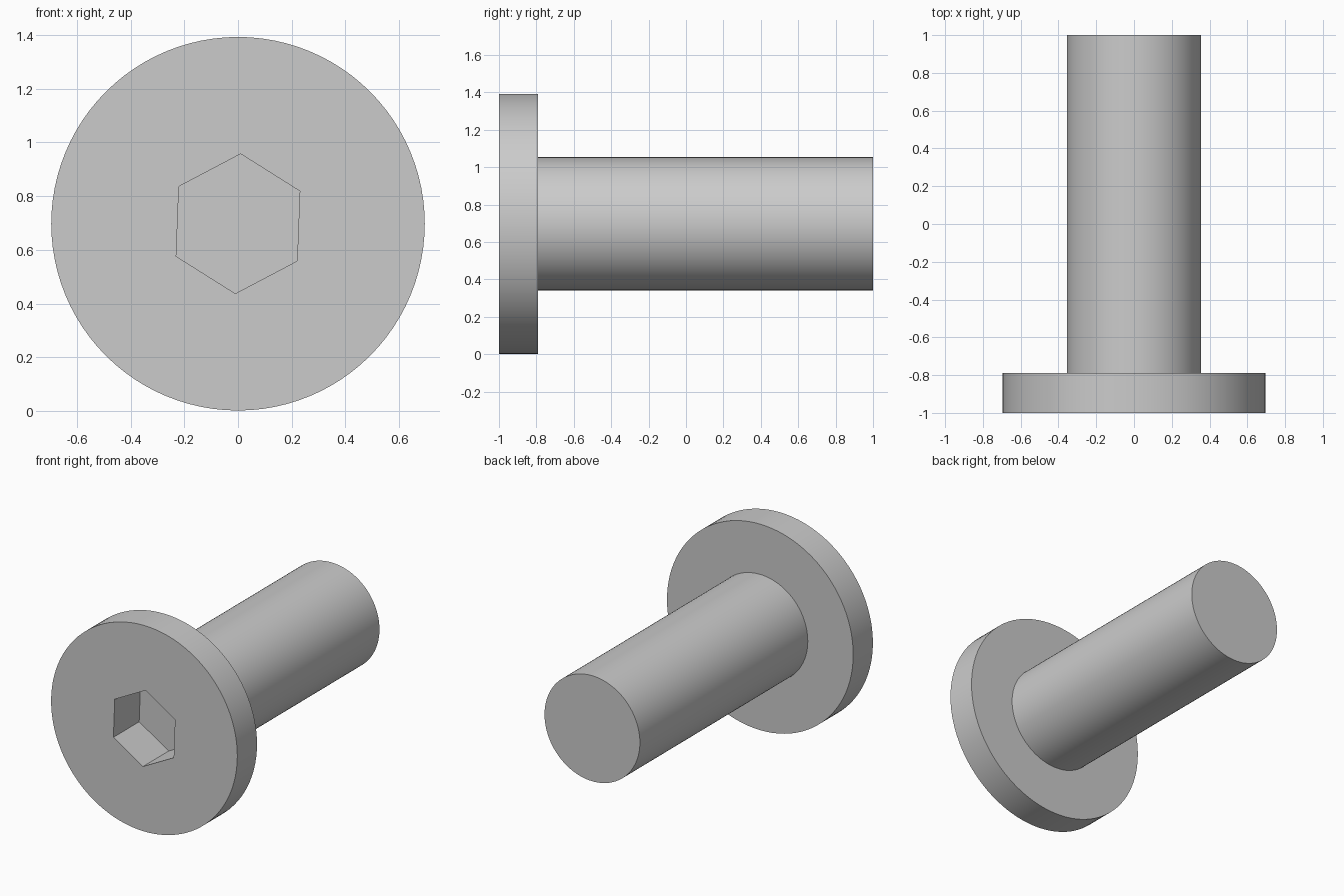
import bpy
import bmesh
import math
from mathutils import Matrix

cube = bpy.data.objects.get("Cube")
if cube:
    bpy.data.objects.remove(cube, do_unlink=True)

AXIS_Z = 0.697
HEAD_R, SHAFT_R, SOCKET_R = 0.695, 0.356, 0.26
FRONT, SHOULDER, END = -1.0, -0.79, 1.0
SOCKET_DEPTH = 0.275

steel = bpy.data.materials.new("grey steel")
steel.use_nodes = True
grey = (0.6, 0.6, 0.6, 1)
steel.diffuse_color = grey
steel.node_tree.nodes["Principled BSDF"].inputs["Base Color"].default_value = grey


def turned(name, profile, sides, turn=0.0):
    """Solid of (y, radius) rings around the long axis, closed at both ends."""
    bm = bmesh.new()
    rings = []
    for y, r in profile:
        angles = [2 * math.pi * i / sides + turn for i in range(sides)]
        rings.append([bm.verts.new((r * math.sin(a), y, r * math.cos(a))) for a in angles])
    for a, b in zip(rings, rings[1:]):
        for i in range(sides):
            j = (i + 1) % sides
            bm.faces.new((a[i], a[j], b[j], b[i]))
    bm.faces.new(rings[0])
    bm.faces.new(rings[-1])
    bmesh.ops.recalc_face_normals(bm, faces=bm.faces)
    bmesh.ops.transform(bm, matrix=Matrix.Translation((0, 0, AXIS_Z)), verts=bm.verts)
    mesh = bpy.data.meshes.new(name)
    bm.to_mesh(mesh)
    bm.free()
    mesh.materials.append(steel)
    obj = bpy.data.objects.new(name, mesh)
    bpy.context.collection.objects.link(obj)
    return obj


# Flat round head and plain shaft in one piece
bolt = turned("bolt", [(FRONT, HEAD_R), (SHOULDER, HEAD_R),
                       (SHOULDER, SHAFT_R), (END, SHAFT_R)], 96)

# Hexagonal drive socket, slightly turned
cutter = turned("socket_cutter", [(FRONT - 0.1, SOCKET_R), (FRONT + SOCKET_DEPTH, SOCKET_R)],
                6, math.radians(2.2))
cutter.hide_render = True
cut = bolt.modifiers.new("socket", "BOOLEAN")
cut.operation = "DIFFERENCE"
cut.solver = "EXACT"
cut.object = cutter

bpy.ops.object.select_all(action="DESELECT")
bolt.select_set(True)
bpy.context.view_layer.objects.active = bolt
bpy.ops.object.modifier_apply(modifier=cut.name)
bpy.data.objects.remove(cutter, do_unlink=True)
bpy.ops.object.shade_smooth_by_angle(angle=math.radians(30))
